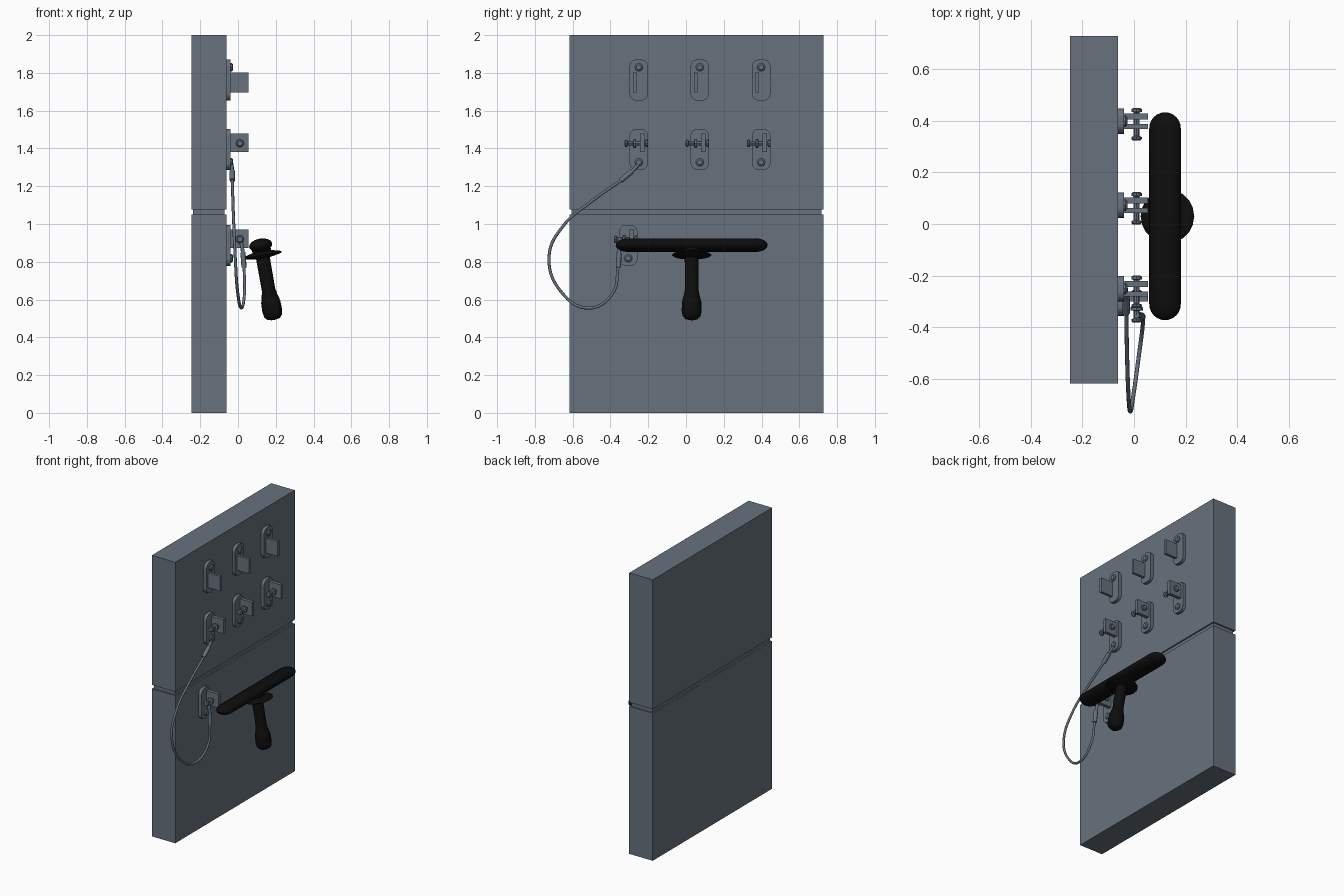
import bpy, bmesh, math
from mathutils import Vector, Matrix

if "Cube" in bpy.data.objects:
    bpy.data.objects.remove(bpy.data.objects["Cube"], do_unlink=True)


def material(name, rgb):
    m = bpy.data.materials.new(name)
    m.use_nodes = True
    m.diffuse_color = (*rgb, 1)
    m.node_tree.nodes["Principled BSDF"].inputs["Base Color"].default_value = (*rgb, 1)
    return m


steel = material("blue grey steel", (0.135, 0.165, 0.205))
rubber = material("black rubber", (0.004, 0.004, 0.004))


def finish(name, bm, mat, smooth=False):
    bmesh.ops.recalc_face_normals(bm, faces=bm.faces)
    mesh = bpy.data.meshes.new(name)
    bm.to_mesh(mesh)
    bm.free()
    mesh.materials.append(mat)
    ob = bpy.data.objects.new(name, mesh)
    bpy.context.collection.objects.link(ob)
    if smooth:
        bpy.ops.object.select_all(action="DESELECT")
        ob.select_set(True)
        bpy.context.view_layer.objects.active = ob
        bpy.ops.object.shade_smooth_by_angle(angle=math.radians(40))
    return ob


def box(name, lo, hi, mat=steel):
    lo, hi = Vector(lo), Vector(hi)
    bm = bmesh.new()
    bmesh.ops.create_cube(bm, size=1, matrix=Matrix.Translation((lo + hi) / 2)
                          @ Matrix.Diagonal((*(hi - lo), 1)))
    return finish(name, bm, mat)


def lathe(name, profile, place, mat, sides=12, smooth=False):
    """Revolve (radius, height) points around local z, capped at both ends."""
    bm = bmesh.new()
    rings = []
    for r, h in profile:
        rings.append([bm.verts.new(place @ Vector((r * math.cos(a), r * math.sin(a), h)))
                      for a in (math.tau * i / sides for i in range(sides))])
    for a, b in zip(rings, rings[1:]):
        for i in range(sides):
            j = (i + 1) % sides
            bm.faces.new((a[i], a[j], b[j], b[i]))
    bm.faces.new(rings[0])
    bm.faces.new(rings[-1])
    return finish(name, bm, mat, smooth)


def rounded_plate(name, y, z, width=0.098, height=0.218, radius=0.038):
    bm = bmesh.new()
    ring = []
    for k, (sy, sz) in enumerate([(1, 1), (-1, 1), (-1, -1), (1, -1)]):
        for i in range(6):
            a = math.pi / 2 * (k + i / 5)
            ring.append(bm.verts.new((-0.065, y + sy * (width / 2 - radius) + radius * math.cos(a),
                                      z + sz * (height / 2 - radius) + radius * math.sin(a))))
    face = bm.faces.new(ring)
    out = bmesh.ops.extrude_face_region(bm, geom=[face])["geom"]
    bmesh.ops.translate(bm, vec=(0.026, 0, 0), verts=[v for v in out if isinstance(v, bmesh.types.BMVert)])
    return finish(name, bm, steel)


def tube(name, points, radius, mat):
    curve = bpy.data.curves.new(name, "CURVE")
    curve.dimensions = "3D"
    curve.bevel_depth, curve.bevel_resolution = radius, 2
    curve.resolution_u, curve.use_fill_caps = 8, True
    spline = curve.splines.new("BEZIER")
    spline.bezier_points.add(len(points) - 1)
    for bp, p in zip(spline.bezier_points, points):
        bp.co = p
        bp.handle_left_type = bp.handle_right_type = "AUTO"
    curve.materials.append(mat)
    ob = bpy.data.objects.new(name, curve)
    bpy.context.collection.objects.link(ob)
    bpy.ops.object.select_all(action="DESELECT")
    ob.select_set(True)
    bpy.context.view_layer.objects.active = ob
    bpy.ops.object.convert(target="MESH")
    return ob


along_x = Matrix.Rotation(math.pi / 2, 4, "Y")
along_y = Matrix.Rotation(-math.pi / 2, 4, "X")

# Wall panels with a recessed seam between them
box("lower_panel", (-0.247, -0.617, 0), (-0.062, 0.727, 1.05))
box("upper_panel", (-0.247, -0.617, 1.078), (-0.062, 0.727, 2))
box("panel_seam", (-0.237, -0.607, 1.05), (-0.072, 0.717, 1.078))


def screw(name, y, z):
    lathe(name, [(0.022, 0), (0.022, 0.008), (0.014, 0.014)],
          Matrix.Translation((-0.04, y, z)) @ along_x, steel, 8)


def plain_bracket(label, y, z):
    rounded_plate(label + "_plate", y, z)
    screw(label + "_screw", y, z + 0.068)
    box(label + "_tab", (-0.045, y - 0.03, z - 0.065), (0.055, y - 0.011, z + 0.04))


def pinned_bracket(label, y, z):
    rounded_plate(label + "_plate", y, z)
    screw(label + "_screw", y, z - 0.068)
    box(label + "_tab", (-0.045, y + 0.006, z - 0.015), (0.055, y + 0.03, z + 0.085))
    pin = [(0.014, -0.075), (0.02, -0.07), (0.02, -0.062), (0.011, -0.058), (0.011, -0.03),
           (0.024, -0.028), (0.024, -0.016), (0.012, -0.014), (0.012, 0.034),
           (0.02, 0.036), (0.02, 0.046), (0.014, 0.05)]
    lathe(label + "_pin", pin, Matrix.Translation((0.01, y, z + 0.032)) @ along_y, steel, 8)


# Two rows of brackets, and the one holding the cable end
for i, y in enumerate((-0.25, 0.073, 0.398)):
    plain_bracket(f"upper_bracket_{i + 1}", y, 1.762)
    pinned_bracket(f"middle_bracket_{i + 1}", y, 1.395)
pinned_bracket("lower_bracket", -0.306, 0.887)

# Hanging cable and its two crimped ends
tube("cable", [(-0.03, -0.33, 1.24), (-0.027, -0.5, 1.12), (-0.022, -0.65, 0.99),
               (-0.015, -0.725, 0.83), (-0.002, -0.66, 0.64), (0.018, -0.515, 0.555),
               (0.034, -0.39, 0.63), (0.032, -0.358, 0.78)], 0.008, steel)
tube("upper_cable_crimp", [(-0.03, -0.285, 1.28), (-0.03, -0.345, 1.23)], 0.014, steel)
tube("upper_cable_eye", [(-0.032, -0.25, 1.315), (-0.03, -0.29, 1.275)], 0.009, steel)
tube("lower_cable_crimp", [(0.032, -0.358, 0.77), (0.026, -0.354, 0.85)], 0.014, steel)
tube("lower_cable_eye", [(0.026, -0.354, 0.85), (0.012, -0.352, 0.93)], 0.01, steel)

# Tilted T-shaped handle: grip bar, guard disc and stem with a bulb end
tilt = Matrix.Translation((0.12, 0.03, 0.888)) @ Matrix.Rotation(math.radians(-10), 4, "Y")
end, half = 0.062, 0.402
bar = []
for s in (-1, 1):
    for i in range(7):
        a = math.pi / 2 * (i / 6 if s < 0 else 1 - i / 6)
        bar.append((max(end * math.sin(a), 0.001), s * (half - end + end * math.cos(a))))
lathe("grip_bar", bar, tilt @ Matrix.Diagonal((1, 1, 0.56, 1)) @ along_y, rubber, 16, True)
lathe("guard_disc", [(0.04, -0.07), (0.095, -0.06), (0.105, -0.053), (0.095, -0.046), (0.05, -0.035), (0.05, 0)],
      tilt, rubber, 20)
lathe("handle_stem", [(0.037, 0), (0.036, -0.24), (0.042, -0.27), (0.051, -0.305), (0.053, -0.35),
                      (0.048, -0.38), (0.034, -0.396), (0.012, -0.402)], tilt, rubber, 16, True)
